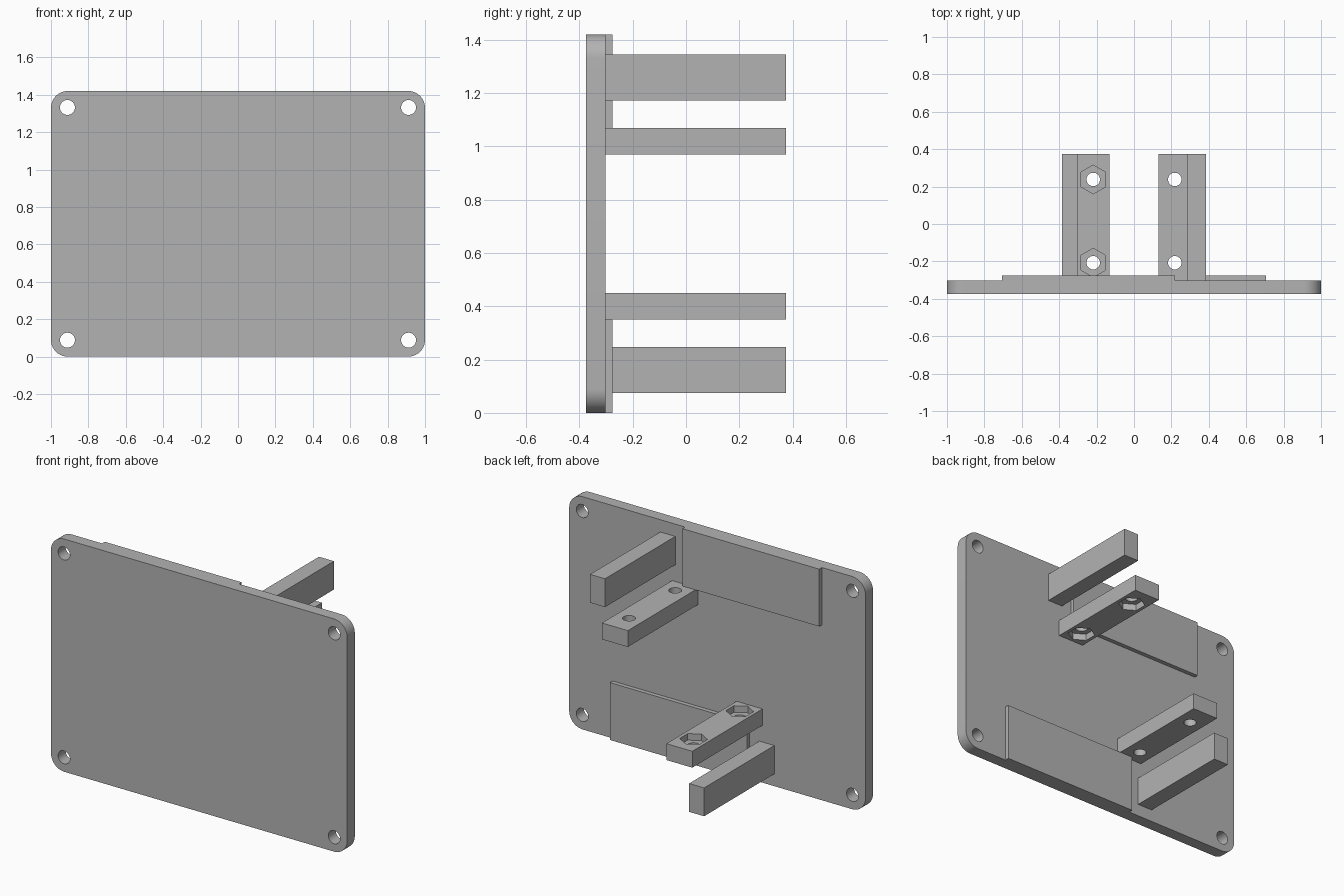
import bpy, bmesh, math
from mathutils import Matrix, Vector

if "Cube" in bpy.data.objects:
    bpy.data.objects.remove(bpy.data.objects["Cube"], do_unlink=True)

HEIGHT = 1.42
BACK = -0.302          # rear surface of the plate
FRONT = -0.375
TIP = 0.375            # free end of the arms

grey = bpy.data.materials.new("plain grey")
grey.use_nodes = True
grey.diffuse_color = (0.45, 0.45, 0.45, 1)
grey.node_tree.nodes["Principled BSDF"].inputs["Base Color"].default_value = (0.45, 0.45, 0.45, 1)


def finish(bm, name):
    mesh = bpy.data.meshes.new(name)
    bm.to_mesh(mesh)
    bm.free()
    mesh.materials.append(grey)
    obj = bpy.data.objects.new(name, mesh)
    bpy.context.collection.objects.link(obj)
    return obj


def box(name, x, y, z, radius=0):
    """Box from (low, high) ranges, optionally rounding the edges along y."""
    bm = bmesh.new()
    size = [b - a for a, b in (x, y, z)]
    mid = Vector([(a + b) / 2 for a, b in (x, y, z)])
    bmesh.ops.create_cube(bm, size=1, matrix=Matrix.Translation(mid) @ Matrix.Diagonal((*size, 1)))
    if radius:
        edges = [e for e in bm.edges if abs(e.verts[0].co.y - e.verts[1].co.y) > 0.01]
        bmesh.ops.bevel(bm, geom=edges, offset=radius, segments=10, profile=0.5, affect='EDGES')
    return finish(bm, name)


def cut(obj, sides, radius, length, centre, along_y=False):
    """Cut a prism-shaped hole with the given number of sides."""
    turn = Matrix.Rotation(math.pi / 2, 4, 'X') if along_y else Matrix.Identity(4)
    bm = bmesh.new()
    bmesh.ops.create_cone(bm, cap_ends=True, segments=sides, radius1=radius, radius2=radius,
                          depth=length, matrix=Matrix.Translation(centre) @ turn)
    cutter = finish(bm, "cutter")
    cutter.hide_render = True
    mod = obj.modifiers.new("hole", 'BOOLEAN')
    mod.operation = 'DIFFERENCE'
    mod.solver = 'EXACT'
    mod.object = cutter
    bpy.context.view_layer.objects.active = obj
    bpy.ops.object.modifier_apply(modifier=mod.name)
    bpy.data.objects.remove(cutter, do_unlink=True)


def smooth(obj):
    bpy.ops.object.select_all(action='DESELECT')
    obj.select_set(True)
    bpy.context.view_layer.objects.active = obj
    bpy.ops.object.shade_smooth_by_angle(angle=math.radians(30))


# Rounded plate with four corner holes
plate = box("plate", (-1, 1), (FRONT, BACK), (0, HEIGHT), radius=0.09)
for x in (-0.912, 0.912):
    for z in (0.088, HEIGHT - 0.088):
        cut(plate, 32, 0.04, 0.3, (x, -0.34, z), along_y=True)
smooth(plate)

# Two identical bracket sets, the upper one a half turn of the lower one
for label, upper in (("lower", False), ("upper", True)):
    def span_x(a, b):
        return (-b, -a) if upper else (a, b)

    def span_z(a, b):
        return (HEIGHT - b, HEIGHT - a) if upper else (a, b)

    box(label + "_pad", span_x(-0.218, 0.706), (BACK - 0.01, -0.276), span_z(0, 0.35))
    box(label + "_outer_arm", span_x(-0.385, -0.284), (BACK - 0.01, TIP), span_z(0.075, 0.248))

    # Inner arm with two bolt holes and hexagonal nut pockets
    arm = box(label + "_bolt_arm", span_x(-0.305, -0.13), (BACK - 0.01, TIP), span_z(0.35, 0.45))
    side = 1 if upper else -1
    pocket_z = HEIGHT - 0.45 if upper else 0.45
    for y in (-0.207, 0.238):
        centre = (side * 0.218, y, pocket_z)
        cut(arm, 32, 0.036, 0.4, centre)
        cut(arm, 6, 0.077, 0.08, centre)
    smooth(arm)
